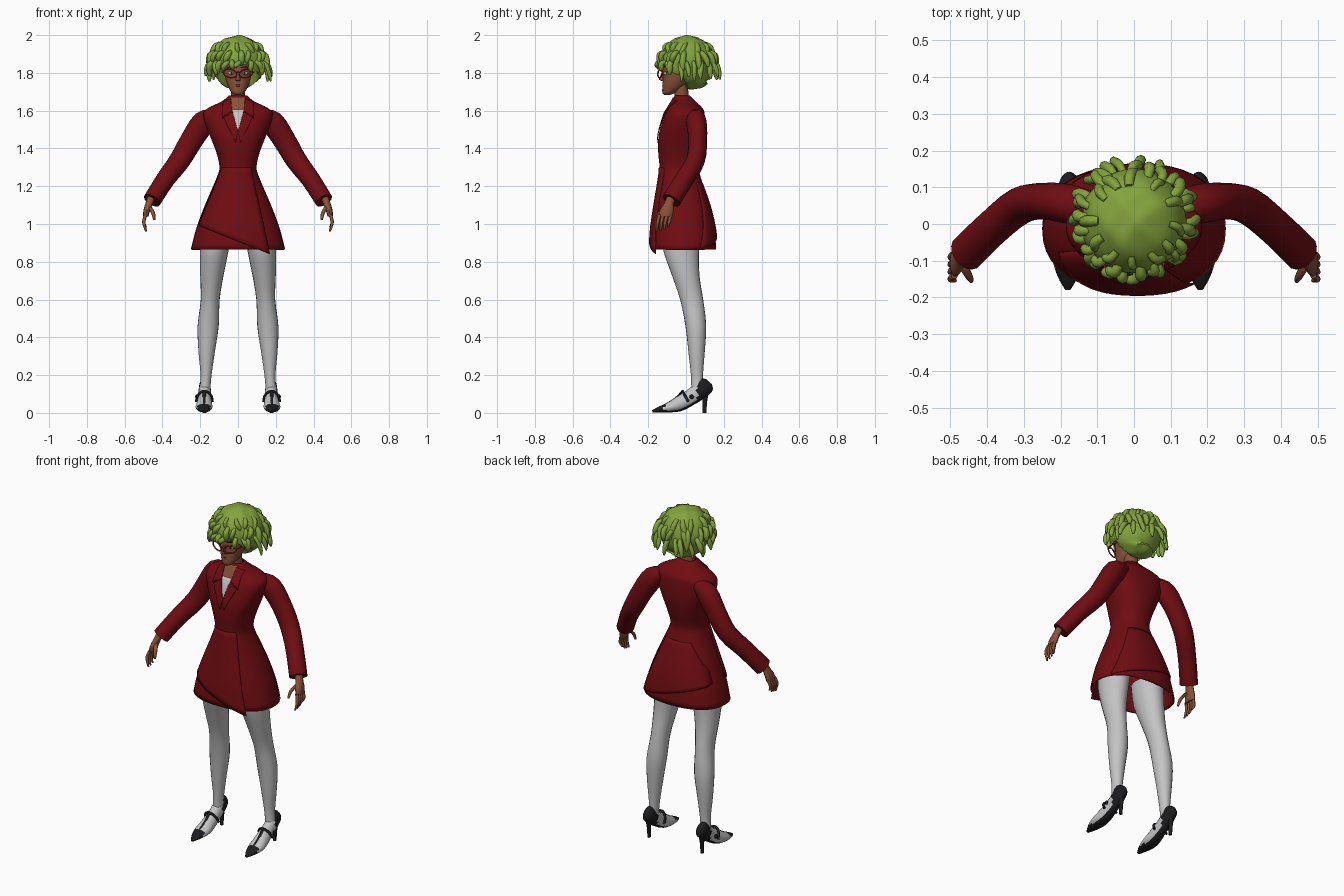
import bpy, bmesh, random
from math import sin, cos, pi, tau, radians
from mathutils import Vector

random.seed(4)
cube = bpy.data.objects.get("Cube")
if cube:
    bpy.data.objects.remove(cube)


def material(name, r, g, b):
    m = bpy.data.materials.new(name)
    m.use_nodes = True
    m.diffuse_color = (r, g, b, 1)
    bsdf = m.node_tree.nodes["Principled BSDF"]
    bsdf.inputs["Base Color"].default_value = (r, g, b, 1)
    bsdf.inputs["Roughness"].default_value = 0.8
    return m


RED = material("coat red", .16, .004, .006)
WHITE = material("stocking white", .55, .55, .55)
BLACK = material("shoe black", .012, .012, .014)
SKIN = material("brown skin", .25, .085, .04)
GREEN = material("hair green", .23, .37, .045)
FRAME = material("glasses red", .45, .02, .02)
LIPS = material("lip brown", .14, .03, .02)
EYE = material("eye white", .7, .7, .65)


def finish(name, bm, mats, angle=50, solid=0):
    mesh = bpy.data.meshes.new(name)
    bmesh.ops.recalc_face_normals(bm, faces=bm.faces)
    bm.to_mesh(mesh)
    bm.free()
    for m in mats:
        mesh.materials.append(m)
    mesh.shade_smooth()
    mesh.set_sharp_from_angle(angle=radians(angle))
    ob = bpy.data.objects.new(name, mesh)
    bpy.context.collection.objects.link(ob)
    if solid:
        mod = ob.modifiers.new("thickness", 'SOLIDIFY')
        mod.thickness = solid
        mod.offset = -1
    return ob


def smooth_rows(rows, k):
    """Catmull-Rom through rows of numbers."""
    out = []
    for i in range(len(rows) - 1):
        a, b, c, d = (rows[min(max(j, 0), len(rows) - 1)] for j in range(i - 1, i + 3))
        for s in range(k):
            t = s / k
            out.append([q + t / 2 * (r - p + t * (2 * p - 5 * q + 4 * r - w + t * (3 * (q - r) + w - p)))
                        for p, q, r, w in zip(a, b, c, d)])
    return out + [list(rows[-1])]


def power(v, p):
    return (1 if v > 0 else -1) * abs(v) ** (2 / p)


def loft(name, rows, mats, n=16, k=3, flat=True, p=2, side=1, caps=True, rule=None, solid=0):
    """Skin elliptical rings (x, y, z, rx, ry); flat rings lie level, others follow the path."""
    rows = smooth_rows(rows, k)
    pts = [Vector((r[0] * side, r[1], r[2])) for r in rows]
    span = pts[-1] - pts[0]
    ref = Vector((1, 0, 0)) if abs(span.y) > abs(span.x) else Vector((0, 1, 0))
    bm = bmesh.new()
    rings = []
    for i, (c, r) in enumerate(zip(pts, rows)):
        u, v = Vector((1, 0, 0)), Vector((0, 1, 0))
        if not flat:
            t = (pts[min(i + 1, len(pts) - 1)] - pts[max(i - 1, 0)]).normalized()
            u = (ref - t * ref.dot(t)).normalized()
            v = t.cross(u)
        rings.append([bm.verts.new(c + u * max(r[3], .001) * power(cos(tau * j / n), p)
                                   + v * max(r[4], .001) * power(sin(tau * j / n), p)) for j in range(n)])
    for a, b in zip(rings, rings[1:]):
        for j in range(n):
            bm.faces.new((a[j], a[(j + 1) % n], b[(j + 1) % n], b[j]))
    if caps:
        bm.faces.new(rings[0])
        bm.faces.new(rings[-1])
    if rule:
        bm.normal_update()
        for f in bm.faces:
            f.material_index = rule(f.calc_center_median())
    return finish(name, bm, mats, solid=solid)


def ball(name, loc, size, mat, seg=16):
    bm = bmesh.new()
    bmesh.ops.create_uvsphere(bm, u_segments=seg, v_segments=seg // 2 + 2, radius=1)
    for v in bm.verts:
        v.co = Vector(loc) + Vector(v.co[i] * size[i] for i in range(3))
    return finish(name, bm, [mat])


# Coat body: height, half width, front, back
coat = [(1.68, .05, -.06, .02), (1.65, .085, -.075, .05), (1.61, .165, -.095, .09), (1.57, .185, -.115, .1),
        (1.47, .15, -.145, .105), (1.38, .115, -.147, .09), (1.3, .098, -.14, .07), (1.24, .115, -.145, .08),
        (1.1, .175, -.165, .125), (.98, .22, -.18, .15), (.865, .25, -.185, .16)]
coat = [(0, (f + b) / 2, z, w, (b - f) / 2) for z, w, f, b in coat]
P = 2.3
loft("coat", coat, [RED], n=40, p=P, caps=False, solid=.008)
dense = smooth_rows(coat, 6)


def on_coat(x, z, lift, sign):
    i = next((i for i, r in enumerate(dense) if r[2] <= z), len(dense) - 1)
    a, b = dense[max(i - 1, 0)], dense[i]
    t = min(1, (a[2] - z) / max(a[2] - b[2], 1e-6))
    _, cy, _, w, d = [p + (q - p) * t for p, q in zip(a, b)]
    x = max(-.97 * w, min(.97 * w, x))
    return Vector((x, cy + sign * (d * (1 - abs(x / w) ** P) ** (1 / P) + lift), z))


def patch(name, tl, tr, br, bl, mat, lift_top, lift_low, sign=-1, n=14):
    """Four-cornered panel laid over the coat's front (-1) or back (1)."""
    tl, tr, br, bl = map(Vector, (tl, tr, br, bl))
    bm = bmesh.new()
    grid = []
    for i in range(n + 1):
        t = i / n
        l, r = tl.lerp(bl, t), tr.lerp(br, t)
        pts = [l.lerp(r, j / n) for j in range(n + 1)]
        grid.append([bm.verts.new(on_coat(q.x, q.y, lift_top + (lift_low - lift_top) * t, sign)) for q in pts])
    for a, b in zip(grid, grid[1:]):
        for j in range(n):
            bm.faces.new((a[j], a[j + 1], b[j + 1], b[j]))
    return finish(name, bm, [mat], solid=.004)


# Wrapped panels, open neck and lapels
patch("front_wrap_panel", (-.09, 1.3), (.07, 1.3), (.17, .84), (-.23, 1.0), RED, .004, .012)
patch("back_wrap_panel", (-.08, 1.22), (.09, 1.22), (.23, .87), (-.23, 1.0), RED, .002, .01, 1)
patch("neck_opening", (-.04, 1.67), (.04, 1.67), (.036, 1.605), (-.036, 1.605), SKIN, .005, .005)
patch("blouse", (-.036, 1.607), (.036, 1.607), (.003, 1.5), (-.003, 1.5), WHITE, .005, .005)
for s, tag in ((1, "left"), (-1, "right")):
    patch(tag + "_lapel", (s * .038, 1.665), (s * .08, 1.65), (s * .085, 1.56), (s * .03, 1.59), RED, .008, .012)
    patch(tag + "_lower_lapel", (s * .03, 1.6), (s * .08, 1.57), (s * .012, 1.43), (0, 1.49), RED, .012, .006)

for s, tag in ((1, "left"), (-1, "right")):
    # Sleeves and hands
    loft(tag + "_sleeve", [(.12, .045, 1.575, .045, .035), (.18, .055, 1.54, .054, .062), (.245, .062, 1.445, .05, .06),
                           (.31, .05, 1.335, .05, .056), (.385, -.01, 1.235, .05, .05), (.455, -.078, 1.125, .052, .048)],
         [RED], flat=False, side=s)
    loft(tag + "_palm", [(.455, -.075, 1.15, .022, .024), (.47, -.09, 1.11, .02, .026), (.483, -.103, 1.07, .018, .037),
                         (.488, -.108, 1.04, .014, .036)], [SKIN], n=12, side=s)
    for i, reach in enumerate((.96, .963, .97, .985)):
        y = -.08 - .02 * (3 - i) if i < 3 else -.08
        loft(tag + "_finger", [(.488, y, 1.05, .009, .009), (.499, y - .01, 1.01, .009, .009),
                               (.487, y - .014, reach, .005, .005)], [SKIN], n=8, side=s)
    loft(tag + "_thumb", [(.468, -.11, 1.09, .012, .012), (.45, -.14, 1.06, .011, .011), (.443, -.155, 1.02, .006, .006)],
         [SKIN], n=8, side=s)

    # Legs
    loft(tag + "_leg", [(.115, -.025, .97, .08, .1), (.125, -.025, .86, .075, .095), (.138, -.002, .73, .062, .073),
                        (.147, .03, .6, .05, .061), (.158, .052, .46, .056, .055), (.166, .056, .32, .043, .043),
                        (.169, .058, .2, .029, .032), (.175, .06, .12, .028, .032)], [WHITE], side=s, n=20)

    # Shoes: black toe, heel counter and sole around a white upper
    def shoe_part(c):
        x = abs(c.x) - .178
        sole = .006 if c.y < -.04 else .006 + (c.y + .04) * .62
        return 1 if c.y < -.115 or c.y > .06 or c.z < sole + .008 and abs(x) < .04 else 0
    loft(tag + "_shoe", [(.18, -.178, .008, .008, .006), (.18, -.14, .018, .029, .016), (.18, -.085, .03, .044, .028),
                         (.178, -.035, .048, .041, .04), (.176, .025, .082, .034, .042), (.176, .075, .118, .033, .046),
                         (.176, .108, .15, .027, .046), (.176, .122, .165, .008, .02)],
         [WHITE, BLACK], flat=False, side=s, rule=shoe_part)
    loft(tag + "_heel", [(.176, .1, .12, .025, .026), (.176, .1, .07, .012, .014), (.176, .098, 0, .009, .01)],
         [BLACK], n=10, side=s)
    arch = [(.178 + .043 * cos(pi * i / 6), .012 - .03 * sin(pi * i / 6), .06 + .055 * sin(pi * i / 6), .007, .007)
            for i in range(7)]
    loft(tag + "_instep_strap", arch, [BLACK], n=8, flat=False, side=s)
    loft(tag + "_center_strap", [(.178, -.018, .115, .009, .006), (.179, -.055, .078, .008, .005), (.18, -.115, .04, .008, .005)],
         [BLACK], n=8, flat=False, side=s)
    ball(tag + "_buckle", (s * .22, .03, .085), (.007, .012, .012), BLACK, 8)

    # Eyes, brows and glasses
    ball(tag + "_eye", (s * .034, -.108, 1.798), (.017, .012, .009), EYE)
    ball(tag + "_iris", (s * .034, -.118, 1.798), (.006, .004, .007), BLACK, 10)
    loft(tag + "_brow", [(.015, -.122, 1.828, .003, .003), (.038, -.117, 1.833, .003, .004), (.058, -.1, 1.826, .002, .002)],
         [BLACK], n=6, flat=False, side=s)
    rim = [(.043 + .035 * cos(tau * i / 12), -.137 + .012 * cos(tau * i / 12),
            1.797 + .022 * sin(tau * i / 12) + .005 * cos(tau * i / 12), .004, .004) for i in range(13)]
    loft(tag + "_rim", rim, [FRAME], n=6, flat=False, side=s)
    loft(tag + "_temple", [(.078, -.125, 1.805, .004, .004), (.084, -.08, 1.805, .003, .003), (.08, .01, 1.8, .003, .003)],
         [FRAME], n=6, flat=False, side=s)
loft("glasses_bridge", [(-.009, -.148, 1.8, .003, .003), (0, -.15, 1.804, .003, .003), (.009, -.148, 1.8, .003, .003)],
     [FRAME], n=6, flat=False)

# Head, neck and face
loft("head", [(0, -.1, 1.682, .012, .012), (0, -.09, 1.695, .034, .035), (0, -.065, 1.73, .054, .06),
              (0, -.048, 1.775, .068, .074), (0, -.04, 1.82, .074, .084), (0, -.025, 1.88, .076, .088),
              (0, -.01, 1.94, .05, .06)], [SKIN], n=24)
loft("neck", [(0, -.015, 1.57, .046, .042), (0, -.02, 1.65, .038, .036), (0, -.03, 1.74, .038, .04)], [SKIN])
loft("nose", [(0, -.118, 1.81, .005, .006), (0, -.129, 1.78, .008, .01), (0, -.13, 1.764, .014, .013),
              (0, -.12, 1.756, .007, .006)], [SKIN], n=10)
for z, h in ((1.735, .005), (1.727, .006)):
    ball("lip", (0, -.115, z), (.02, .011, h), LIPS, 12)

# Hair mass, lifted above the face
bm = bmesh.new()
bmesh.ops.create_uvsphere(bm, u_segments=40, v_segments=24, radius=1)
for v in bm.verts:
    a, b, c = v.co
    bump = 1 + .03 * sin(9 * a + 4 * c) * cos(8 * b - 3 * c)
    v.co = Vector((a * .142 * bump, .008 + b * .142 * bump, 1.862 + c * (.135 if c > 0 else .15) * bump))
    if v.co.y < -.02:
        low = 1.845 - .09 * max(0, (abs(v.co.x) - .06) / .08)
        v.co.z = max(v.co.z, low)
    elif v.co.z < 1.75:
        v.co.y += .02
finish("hair_mass", bm, [GREEN], 60)

# Drooping locks in three staggered tiers
for tier, (count, z, r) in enumerate(((12, 1.955, .095), (18, 1.91, .122), (22, 1.86, .13))):
    for i in range(count):
        ang = tau * (i + random.uniform(-.3, .3)) / count + tier
        cx, cy = cos(ang), sin(ang)
        front = cy < -.35
        drop = random.uniform(.05, .075) if front else random.uniform(.07, .11)
        if front and tier == 2:
            drop = .03 + .05 * abs(cx)
        out = random.uniform(.012, .036) * (.5 if front else 1)
        w, sway = random.uniform(.011, .016), random.uniform(-.025, .025)
        rows = [(r, 0, 0, w * .8), (r + .026, sway * .3, -.2, w), (r + .02 + out * .6, sway, -.65, w), (r + .014 + out, sway, -1, w * .35)]
        loft("hair_lock", [(cx * d - cy * q, .008 + cy * d + cx * q, z + f * drop, g, g) for d, q, f, g in rows],
             [GREEN], n=8, flat=False)
